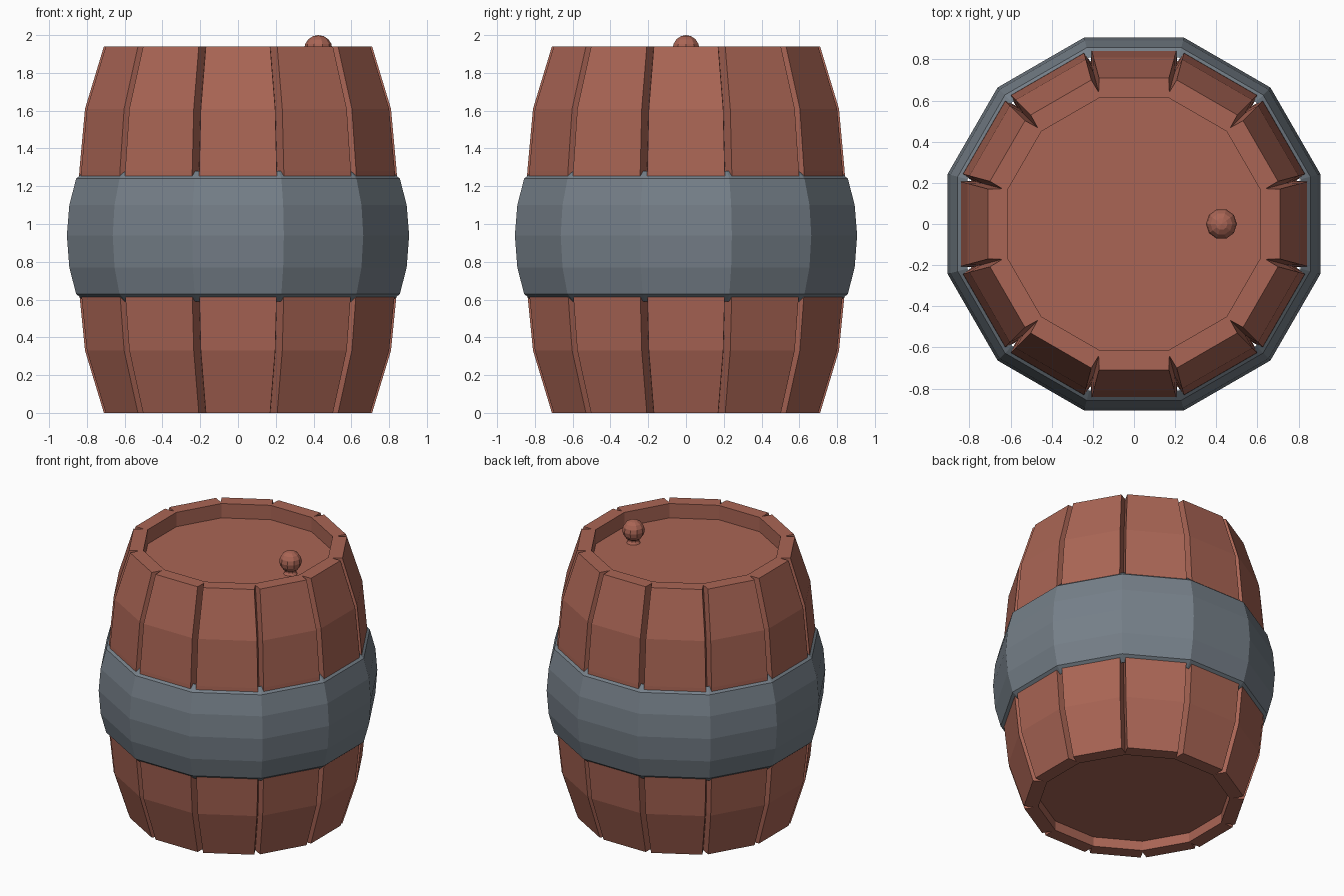
import bpy, bmesh
from math import sin, cos, tan, pi, radians

if "Cube" in bpy.data.objects:
    bpy.data.objects.remove(bpy.data.objects["Cube"])

T = tan(radians(15))


def material(name, rgb):
    m = bpy.data.materials.new(name)
    m.diffuse_color = (*rgb, 1)
    m.use_nodes = True
    m.node_tree.nodes["Principled BSDF"].inputs["Base Color"].default_value = m.diffuse_color
    return m


wood = material("wood", (0.40, 0.13, 0.09))
iron = material("iron", (0.18, 0.215, 0.25))


def finish(name, bm, mat):
    bmesh.ops.recalc_face_normals(bm, faces=bm.faces)
    me = bpy.data.meshes.new(name)
    bm.to_mesh(me)
    bm.free()
    ob = bpy.data.objects.new(name, me)
    bpy.context.collection.objects.link(ob)
    me.materials.append(mat)
    return ob


def ring(bm, pts, z):
    return [bm.verts.new((x, y, z)) for x, y in pts]


def bridge(bm, a, b):
    n = len(a)
    for i in range(n):
        j = (i + 1) % n
        bm.faces.new((a[i], a[j], b[j], b[i]))


def turn(x, y, a):
    return x * cos(a) - y * sin(a), x * sin(a) + y * cos(a)


def polygon(apothem, n=12):
    # corners sit half a step off the axes, so flats face the axes
    r = apothem / cos(pi / n)
    return [(r * cos((2 * i + 1) * pi / n), r * sin((2 * i + 1) * pi / n)) for i in range(n)]


def stave_outline(a):
    # twelve flats separated by V grooves
    pts = []
    half, tip = a * T - 0.02, a - 0.07
    for i in range(12):
        ang = i * pi / 6
        pts += [turn(a, -half, ang), turn(a, half, ang), turn(tip, tip * T, ang)]
    return pts


# Barrel body: bulging grooved staves, recessed lid and base
bm = bmesh.new()
profile = [(0.71, 0), (0.81, 0.33), (0.84, 0.63), (0.855, 0.97),
           (0.84, 1.28), (0.81, 1.61), (0.71, 1.94)]
rings = [ring(bm, stave_outline(a), z) for a, z in profile]
for a, b in zip(rings, rings[1:]):
    bridge(bm, a, b)
for outer, z, floor in ((rings[0], 0, 0.07), (rings[-1], 1.94, 1.835)):
    inner = ring(bm, polygon(0.615), z)
    panel = ring(bm, polygon(0.615), floor)
    for i in range(12):
        bm.faces.new((outer[3 * i - 1], outer[3 * i], outer[3 * i + 1],
                      outer[3 * i + 2], inner[i], inner[i - 1]))
    bridge(bm, inner, panel)
    bm.faces.new(panel)
finish("barrel_body", bm, wood)

# Iron band: closed cross-section swept round the twelve sides
bm = bmesh.new()
section = [(0.81, 0.59), (0.857, 0.63), (0.893, 0.77), (0.906, 0.94),
           (0.893, 1.10), (0.857, 1.24), (0.81, 1.28)]
rings = [ring(bm, polygon(a), z) for a, z in section]
for a, b in zip(rings, rings[1:] + rings[:1]):
    bridge(bm, a, b)
finish("iron_band", bm, iron)

# Lid knob: flared stem and ball turned in one piece
bm = bmesh.new()
section = [(0.05, 1.83), (0.036, 1.85), (0.036, 1.862)]
section += [(0.075 * sin(t), 1.925 - 0.075 * cos(t))
            for t in (k * pi / 8 for k in range(2, 8))]
rings = [ring(bm, [(r * cos(i * pi / 5), r * sin(i * pi / 5)) for i in range(10)], z)
         for r, z in section]
for a, b in zip(rings, rings[1:]):
    bridge(bm, a, b)
bm.faces.new(rings[0])
top = bm.verts.new((0, 0, 2.0))
for i in range(10):
    bm.faces.new((rings[-1][i - 1], rings[-1][i], top))
finish("lid_knob", bm, wood).location.x = 0.425
